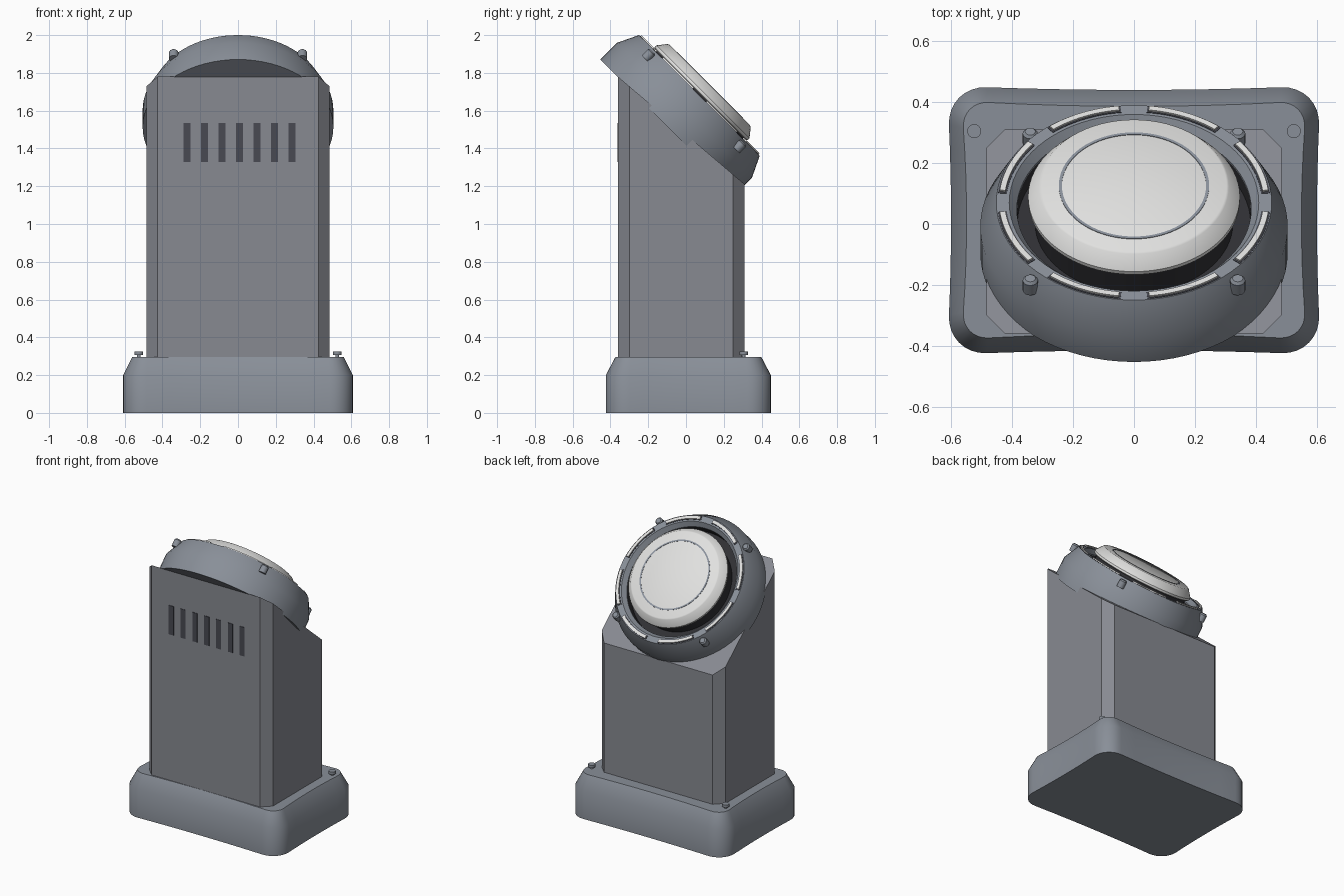
import bpy, bmesh, math
from mathutils import Matrix, Vector

cube = bpy.data.objects.get("Cube")
if cube:
    bpy.data.objects.remove(cube)


def material(name, r, g, b):
    m = bpy.data.materials.new(name)
    m.use_nodes = True
    m.diffuse_color = (r, g, b, 1)
    bsdf = next(n for n in m.node_tree.nodes if n.type == 'BSDF_PRINCIPLED')
    bsdf.inputs["Base Color"].default_value = (r, g, b, 1)
    return m


GREY = material("blue_grey", 0.25, 0.275, 0.315)
COLUMN = material("column_grey", 0.245, 0.255, 0.285)
DARK = material("vent_dark", 0.065, 0.068, 0.085)
BLACK = material("recess_black", 0.03, 0.03, 0.035)
WHITE = material("cap_white", 0.75, 0.75, 0.74)
INLAY = material("inlay_grey", 0.26, 0.29, 0.34)

# Head frame: local z points up and back at 45 degrees
HEAD = Matrix.Translation((0, 0.07, 1.68)) @ Matrix.Rotation(-math.pi / 4, 4, 'X')


def finish(name, bm, mat, frame=Matrix(), angle=30):
    bmesh.ops.recalc_face_normals(bm, faces=bm.faces)
    me = bpy.data.meshes.new(name)
    bm.to_mesh(me)
    bm.free()
    me.materials.append(mat)
    me.shade_smooth()
    me.set_sharp_from_angle(angle=math.radians(angle))
    ob = bpy.data.objects.new(name, me)
    ob.matrix_world = frame
    bpy.context.collection.objects.link(ob)
    return ob


def skin(name, loops, mat, frame=Matrix(), caps=True, close=False):
    """Join equal-length point loops into a surface."""
    bm = bmesh.new()
    rings = [[bm.verts.new(p) for p in loop] for loop in loops]
    pairs = list(zip(rings, rings[1:]))
    if close:
        pairs.append((rings[-1], rings[0]))
    for a, b in pairs:
        for i in range(len(a)):
            j = (i + 1) % len(a)
            bm.faces.new((a[i], a[j], b[j], b[i]))
    if caps:
        bm.faces.new(rings[0])
        bm.faces.new(rings[-1])
    return finish(name, bm, mat, frame)


def circle(r, z, n=72):
    return [(r * math.cos(math.tau * i / n), r * math.sin(math.tau * i / n), z) for i in range(n)]


def lathe(name, profile, mat, frame=HEAD, caps=True, close=False, n=72):
    return skin(name, [circle(r, z, n) for r, z in profile], mat, frame, caps, close)


def box(name, centre, size, mat, frame=Matrix()):
    bm = bmesh.new()
    bmesh.ops.create_cube(bm, size=1, matrix=Matrix.Translation(centre) @ Matrix.Diagonal((*size, 1)))
    return finish(name, bm, mat, frame)


def arc_band(name, r0, r1, z0, z1, mid, half, mat, n=12):
    loops = []
    for i in range(n + 1):
        a = math.radians(mid - half + 2 * half * i / n)
        c, s = math.cos(a), math.sin(a)
        loops.append([(r * c, r * s, z) for r, z in ((r0, z0), (r1, z0), (r1, z1), (r0, z1))])
    return skin(name, loops, mat, HEAD)


# Base: rounded rectangle with slightly hollow sides
def outline(w, d, r, sag, z, steps=8):
    pts = []
    corners = [(1, 1), (-1, 1), (-1, -1), (1, -1)]
    for k, (sx, sy) in enumerate(corners):
        arc = []
        for i in range(steps + 1):
            a = math.pi / 2 * (k + i / steps)
            arc.append(Vector((sx * (w - r) + r * math.cos(a), sy * (d - r) + r * math.sin(a))))
        nx, ny = corners[(k + 1) % 4]
        a = math.pi / 2 * (k + 1)
        end = Vector((nx * (w - r) + r * math.cos(a), ny * (d - r) + r * math.sin(a)))
        pts += arc + [arc[-1].lerp(end, i / steps) for i in range(1, steps)]
    return [(x - sag * x / w * (1 - (y / d) ** 2),
             y - sag * y / d * (1 - (x / w) ** 2) + 0.0125, z) for x, y in pts]


skin("base", [outline(0.615, 0.442, 0.13, 0.014, 0), outline(0.615, 0.442, 0.13, 0.014, 0.2),
              outline(0.568, 0.392, 0.09, 0.018, 0.295)], GREY)

# Base studs at the two back corners
for side in (-1, 1):
    spot = Matrix.Translation((side * 0.525, 0.305, 0))
    lathe("base_stud", [(0.01, 0.29), (0.01, 0.307), (0.023, 0.307), (0.023, 0.325)], GREY, spot, n=20)

# Column: chamfered block with a sloping top
W, FRONT, BACK, C = 0.485, -0.36, 0.31, 0.06
plan = [(W - C, FRONT), (W, FRONT + C), (W, BACK - C), (W - C, BACK)]
plan += [(-x, y) for x, y in reversed(plan)]
skin("column", [[(x, y, 0.29) for x, y in plan],
                [(x, y, 1.78 - 0.85 * (y - FRONT)) for x, y in plan]], COLUMN)

# Front vents
for i in range(-3, 4):
    box("vent_slot", (0.008 + i * 0.0925, FRONT, 1.432), (0.038, 0.006, 0.205), DARK)

# Head housing and its dark recess
lathe("head_housing", [(0.505, -0.235), (0.505, -0.11), (0.4525, 0), (0.41, 0), (0.385, -0.03),
                       (0.385, -0.1)], GREY)
lathe("head_recess", [(0.384, -0.035), (0.383, -0.095), (0.3, -0.095)], BLACK, caps=False)
lathe("cap_neck", [(0.325, -0.096), (0.325, 0.015)], BLACK)

# Cap with ring and bar inlays
lathe("cap", [(0.34, 0.008), (0.348, 0.014), (0.348, 0.028), (0.312, 0.074), (0.304, 0.078)], WHITE)
lathe("cap_ring_inlay", [(0.237, 0.077), (0.237, 0.08), (0.247, 0.08), (0.247, 0.077)],
      INLAY, caps=False, close=True)
for i in (-1, 0, 1):
    box("cap_bar_inlay", (0, -0.01 + i * 0.053, 0.0785), (0.172, 0.009, 0.003), INLAY)

# Light strips in dark channels around the rim
for k in range(8):
    mid = 22.5 + 45 * k
    arc_band("strip_channel", 0.42, 0.449, -0.003, 0.002, mid, 16.8, DARK)
    arc_band("light_strip", 0.425, 0.444, -0.002, 0.009, mid, 16, WHITE)

# Four housing bolts
for k in range(4):
    a = math.radians(45 + 90 * k)
    spot = HEAD @ Matrix.Translation((0.482 * math.cos(a), 0.482 * math.sin(a), -0.035))
    lathe("head_bolt", [(0.025, -0.03), (0.025, 0.016), (0.017, 0.025)], GREY, spot, n=16)
